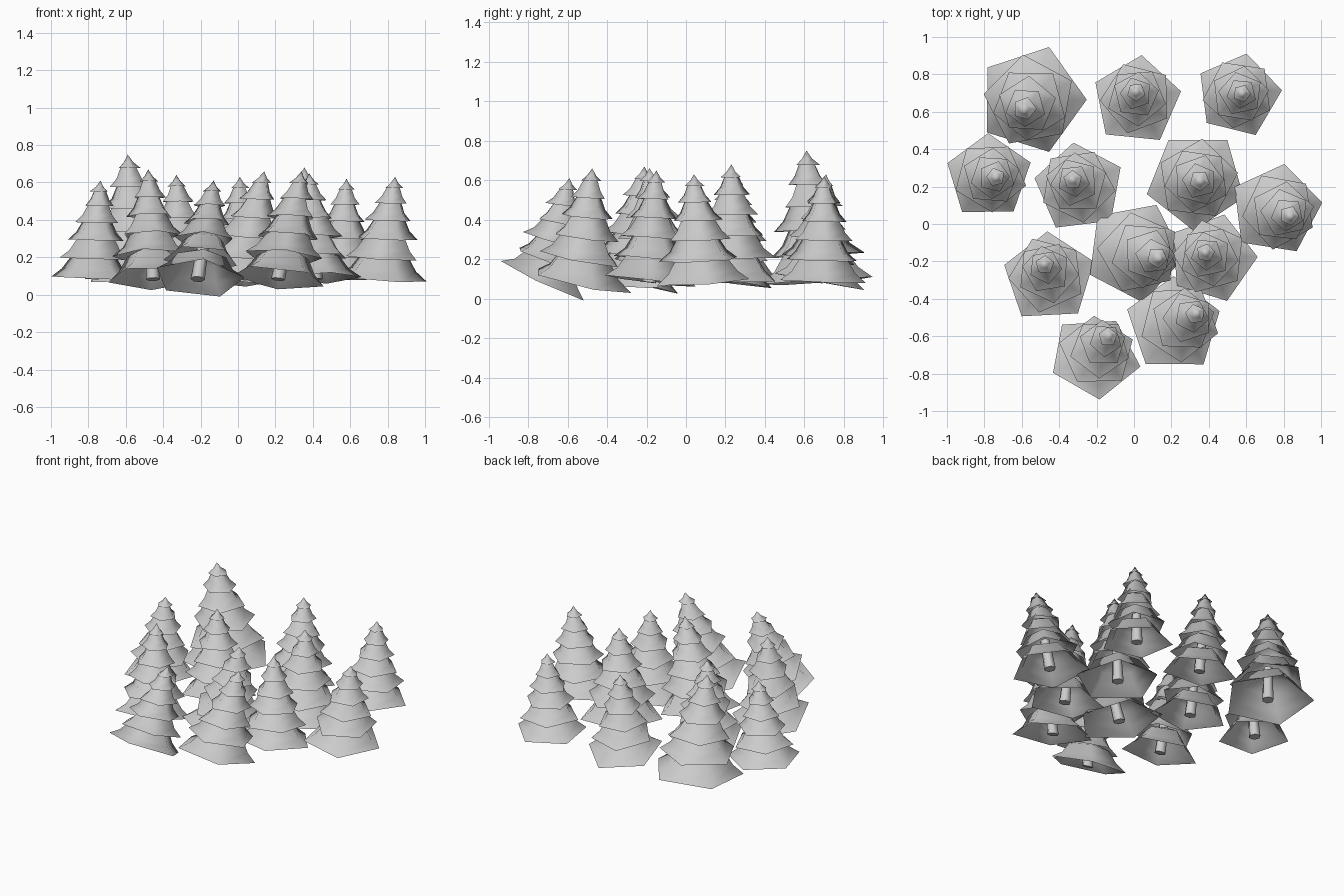
import bpy, bmesh, math, random
from mathutils import Vector

if "Cube" in bpy.data.objects:
    bpy.data.objects.remove(bpy.data.objects["Cube"])

random.seed(4)
BASE_Z = 0.088

# base x, base y, tip x, tip y, tip z, skirt radius, skirt rotation (degrees)
TREES = [
    (-0.545, 0.665, -0.59, 0.61, 0.75, 0.30, 72),
    (0.015, 0.66, 0.01, 0.71, 0.63, 0.24, 84),
    (0.555, 0.69, 0.58, 0.70, 0.62, 0.23, 78),
    (-0.78, 0.255, -0.735, 0.25, 0.61, 0.235, 18),
    (-0.295, 0.20, -0.33, 0.24, 0.64, 0.245, 25),
    (0.33, 0.235, 0.355, 0.23, 0.68, 0.265, 52),
    (0.76, 0.08, 0.84, 0.04, 0.63, 0.25, 80),
    (0.00, -0.145, 0.14, -0.185, 0.66, 0.27, 64),
    (0.415, -0.185, 0.38, -0.15, 0.65, 0.24, 2),
    (-0.455, -0.285, -0.48, -0.21, 0.67, 0.25, 20),
    (0.215, -0.54, 0.34, -0.475, 0.66, 0.26, 18),
    (-0.215, -0.71, -0.13, -0.59, 0.61, 0.245, 60),
]
# rim height fraction, rim radius fraction of each tier
TIERS = [(0.0, 1.0), (0.20, 0.82), (0.39, 0.67), (0.57, 0.52), (0.74, 0.36), (0.89, 0.21)]


def spine(base, tip, t):
    """Point on the leaning trunk line and the tilt of the skirt there."""
    d = tip - base
    p = base + d * t
    k = 2 * (1 - t)
    ny = d.y * k * (1.0 if d.y > 0 else 0.4)
    return p, Vector((d.x * k * 0.25, ny, d.z)).normalized()


def ring(bm, centre, normal, radius, sides, turn, jitter=None):
    q = Vector((0, 0, 1)).rotation_difference(normal)
    out = []
    for k in range(sides):
        a = turn + 2 * math.pi * k / sides
        r = radius * (jitter[k] if jitter else 1)
        out.append(bm.verts.new(centre + q @ Vector((r * math.cos(a), r * math.sin(a), 0))))
    return out


def bridge(bm, a, b):
    n = len(a)
    for k in range(n):
        bm.faces.new((a[k], a[(k + 1) % n], b[(k + 1) % n], b[k]))


def finish(bm, name, angle):
    mesh = bpy.data.meshes.new(name)
    bm.to_mesh(mesh)
    bm.free()
    ob = bpy.data.objects.new(name, mesh)
    bpy.context.collection.objects.link(ob)
    bpy.ops.object.select_all(action='DESELECT')
    ob.select_set(True)
    bpy.context.view_layer.objects.active = ob
    bpy.ops.object.shade_smooth_by_angle(angle=math.radians(angle))


for i, (bx, by, tx, ty, tz, rad, rot) in enumerate(TREES, 1):
    base, tip = Vector((bx, by, BASE_Z)), Vector((tx, ty, tz))

    # foliage: stacked, twisted five-sided flared skirts
    bm = bmesh.new()
    turn = math.radians(rot)
    for n, (t, f) in enumerate(TIERS):
        gap = (TIERS[n + 1][0] if n < 5 else 1.0) - t
        inner = TIERS[n + 1][1] * 0.68 if n < 5 else 0.0
        jit = [random.uniform(0.97, 1.04) for _ in range(5)]
        c, d = spine(base, tip, t)
        rim = ring(bm, c, d, rad * f, 5, turn, jit)
        cm, dm = spine(base, tip, t + gap * 0.43)
        flare = ring(bm, cm, dm, rad * (inner + (f - inner) * 0.43), 5, turn)
        bridge(bm, rim, flare)
        if n == 5:
            peak = bm.verts.new(tip)
            for k in range(5):
                bm.faces.new((flare[k], flare[(k + 1) % 5], peak))
        else:
            c1, d1 = spine(base, tip, t + gap * 1.05)
            neck = ring(bm, c1, d1, rad * inner, 5, turn)
            c2, d2 = spine(base, tip, min(t + gap * 1.4, 0.93))
            top = ring(bm, c2, d2, rad * f * 0.14, 5, turn)
            bridge(bm, flare, neck)
            bridge(bm, neck, top)
        turn += math.radians(random.uniform(18, 40))
    finish(bm, "foliage_%02d" % i, 80)

    # trunk: short tapered stub hidden inside the lowest skirts
    bm = bmesh.new()
    c0, d0 = spine(base, tip, -0.01)
    c1, d1 = spine(base, tip, 0.36)
    low = ring(bm, c0, d0, 0.038, 6, 0)
    high = ring(bm, c1, d1, 0.03, 6, 0)
    bridge(bm, low, high)
    bm.faces.new(low[::-1])
    bm.faces.new(high)
    finish(bm, "trunk_%02d" % i, 70)
